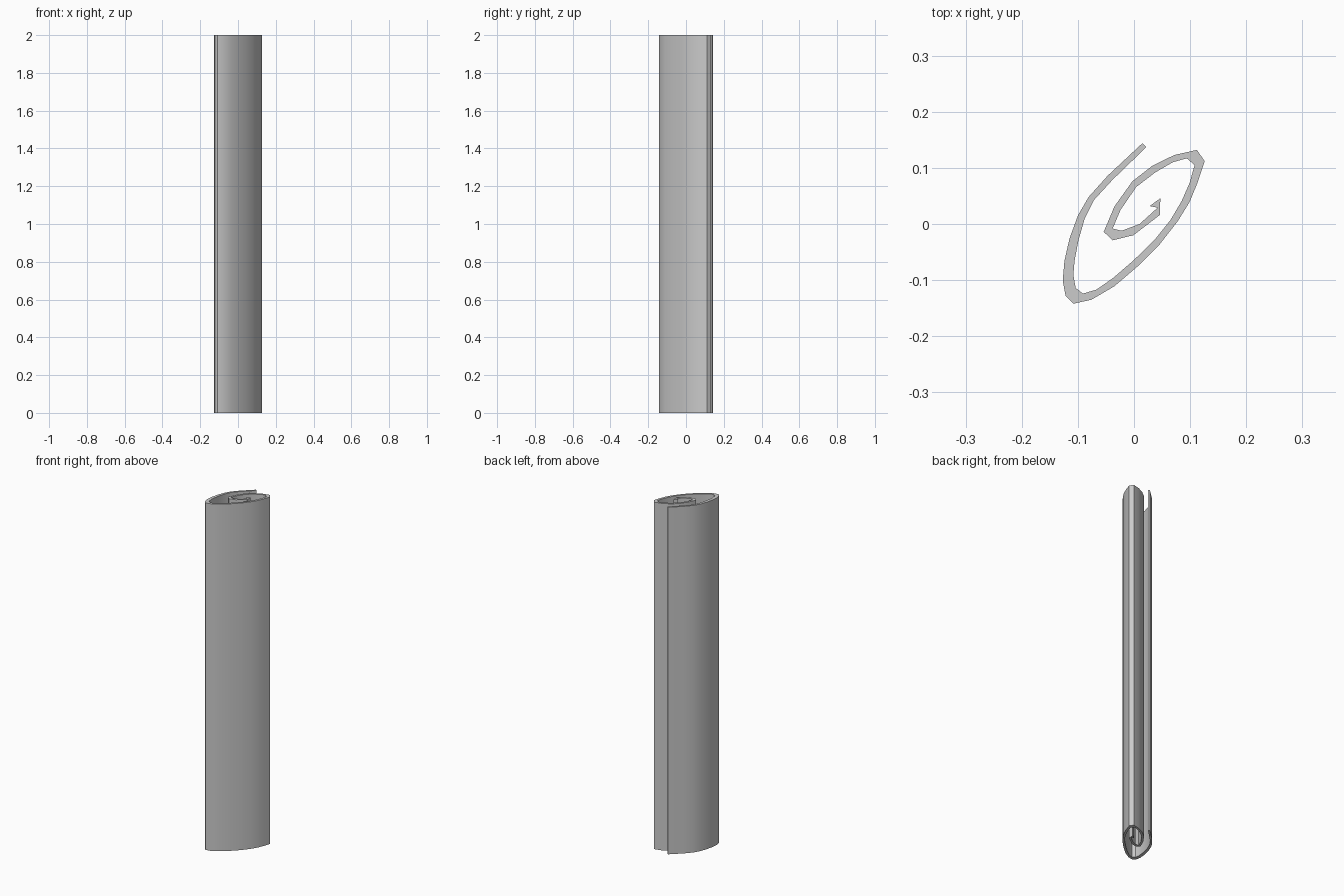
import bpy, bmesh

HEIGHT = 2.0

# Spiral cross-section from the free outer edge inward: (outer x, outer y, inner x, inner y)
profile = [
    (0.015, 0.144, 0.022, 0.137), (-0.047, 0.086, -0.038, 0.079),
    (-0.081, 0.048, -0.071, 0.043), (-0.100, 0.015, -0.088, 0.009),
    (-0.115, -0.026, -0.099, -0.029), (-0.124, -0.066, -0.106, -0.066),
    (-0.127, -0.101, -0.108, -0.091), (-0.122, -0.128, -0.104, -0.114),
    (-0.108, -0.142, -0.091, -0.124), (-0.076, -0.135, -0.067, -0.117),
    (-0.035, -0.111, -0.037, -0.096), (0.006, -0.076, -0.001, -0.065),
    (0.046, -0.036, 0.037, -0.028), (0.078, 0.005, 0.065, 0.007),
    (0.099, 0.039, 0.085, 0.041), (0.113, 0.073, 0.099, 0.073),
    (0.126, 0.112, 0.108, 0.105), (0.112, 0.132, 0.094, 0.117),
    (0.072, 0.123, 0.069, 0.110), (0.033, 0.104, 0.038, 0.092),
    (-0.003, 0.076, 0.004, 0.066), (-0.035, 0.031, -0.024, 0.025),
    (-0.054, -0.014, -0.038, -0.008), (-0.038, -0.029, -0.022, -0.012),
    (-0.001, -0.020, 0.010, 0.000), (0.046, 0.016, 0.042, 0.029),
    (0.047, 0.046, 0.028, 0.032),
]

# Rolled sheet: a strip of quads along the spiral, extruded upward
bm = bmesh.new()
rows = [(bm.verts.new((a, b, 0)), bm.verts.new((c, d, 0))) for a, b, c, d in profile]
for (o1, i1), (o2, i2) in zip(rows, rows[1:]):
    bm.faces.new((o1, o2, i2, i1))
ext = bmesh.ops.extrude_face_region(bm, geom=bm.faces[:], use_keep_orig=True)
top = [v for v in ext["geom"] if isinstance(v, bmesh.types.BMVert)]
bmesh.ops.translate(bm, verts=top, vec=(0, 0, HEIGHT))
bmesh.ops.recalc_face_normals(bm, faces=bm.faces[:])

mesh = bpy.data.meshes.new("rolled_sheet")
bm.to_mesh(mesh)
bm.free()
sheet = bpy.data.objects.new("rolled_sheet", mesh)
bpy.context.collection.objects.link(sheet)

# Smooth along the roll, sharp at the rims and tight folds
bpy.context.view_layer.objects.active = sheet
sheet.select_set(True)
bpy.ops.object.shade_smooth_by_angle(angle=0.6)
